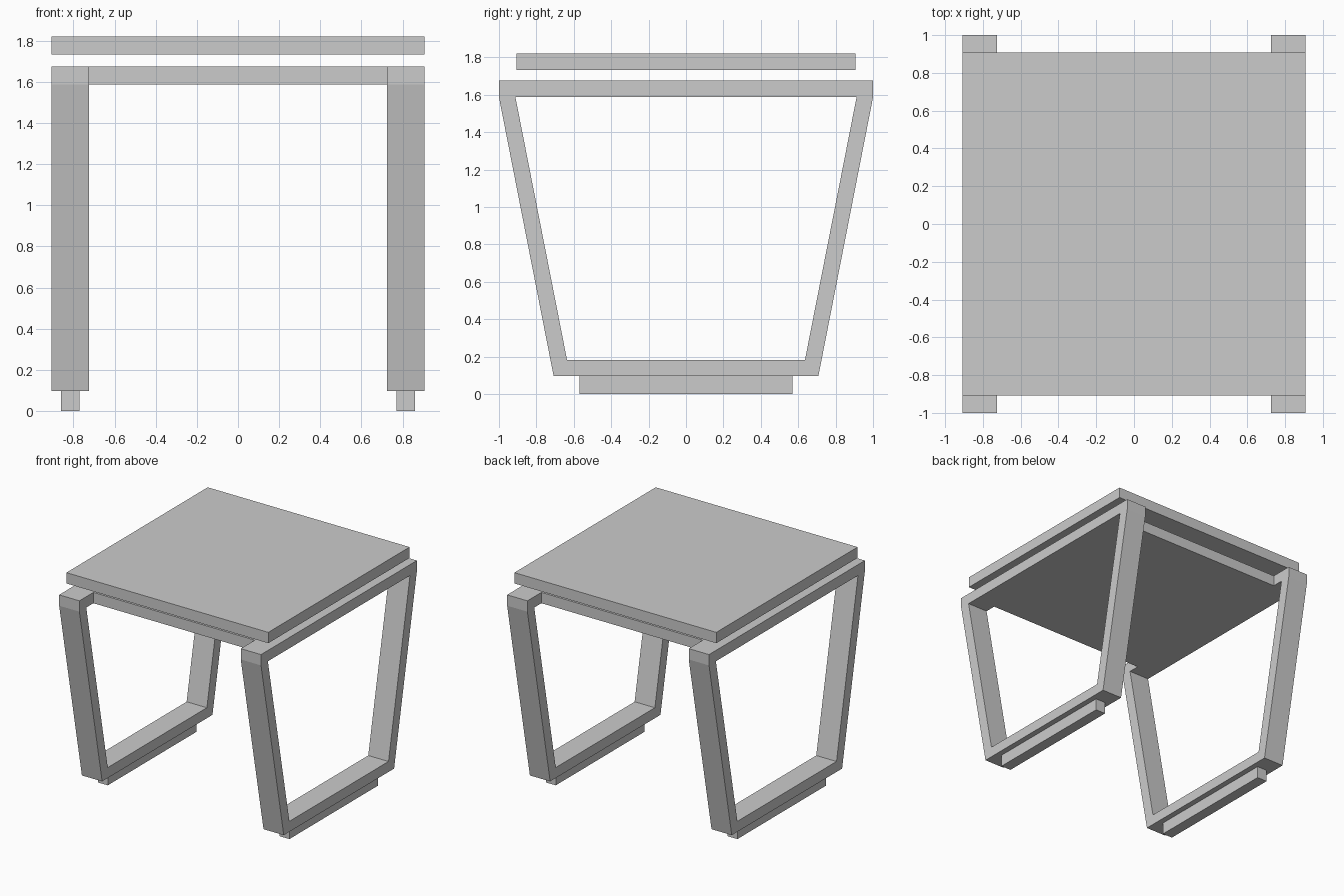
import bpy, bmesh

if "Cube" in bpy.data.objects:
    bpy.data.objects.remove(bpy.data.objects["Cube"])


def finish(name, bm):
    bmesh.ops.recalc_face_normals(bm, faces=bm.faces)
    mesh = bpy.data.meshes.new(name)
    bm.to_mesh(mesh)
    bm.free()
    obj = bpy.data.objects.new(name, mesh)
    bpy.context.collection.objects.link(obj)
    return obj


def box(name, x0, x1, y0, y1, z0, z1):
    bm = bmesh.new()
    bmesh.ops.create_cube(bm, size=1)
    for v in bm.verts:
        v.co.x = x0 if v.co.x < 0 else x1
        v.co.y = y0 if v.co.y < 0 else y1
        v.co.z = z0 if v.co.z < 0 else z1
    return finish(name, bm)


def loop_frame(name, x0, x1, outer, inner):
    """Closed frame: half profiles in (y, z), mirrored in y and joined as a ring."""
    bm = bmesh.new()
    rings = []
    for x in (x0, x1):
        for half in (outer, inner):
            pts = half + [(-y, z) for y, z in reversed(half)]
            rings.append([bm.verts.new((x, y, z)) for y, z in pts])
    out0, in0, out1, in1 = rings
    n = len(out0)
    for a, b in ((out0, in0), (in0, in1), (in1, out1), (out1, out0)):
        for i in range(n):
            j = (i + 1) % n
            bm.faces.new((a[i], a[j], b[j], b[i]))
    return finish(name, bm)


# Floating table top and the panel between the side frames
box("table_top", -0.907, 0.907, -0.907, 0.907, 1.732, 1.82)
box("under_panel", -0.725, 0.725, -0.82, 0.82, 1.587, 1.675)

# Tapered side frames with runner feet
outer = [(0.708, 0.097), (1.0, 1.587), (1.0, 1.675)]
inner = [(0.636, 0.182), (0.774, 0.8845), (0.912, 1.587)]
for side, s in (("left", -1), ("right", 1)):
    loop_frame(f"{side}_leg_frame", s * 0.725, s * 0.907, outer, inner)
    xs = sorted((s * 0.771, s * 0.861))
    box(f"{side}_foot_runner", xs[0], xs[1], -0.57, 0.57, 0, 0.097)
